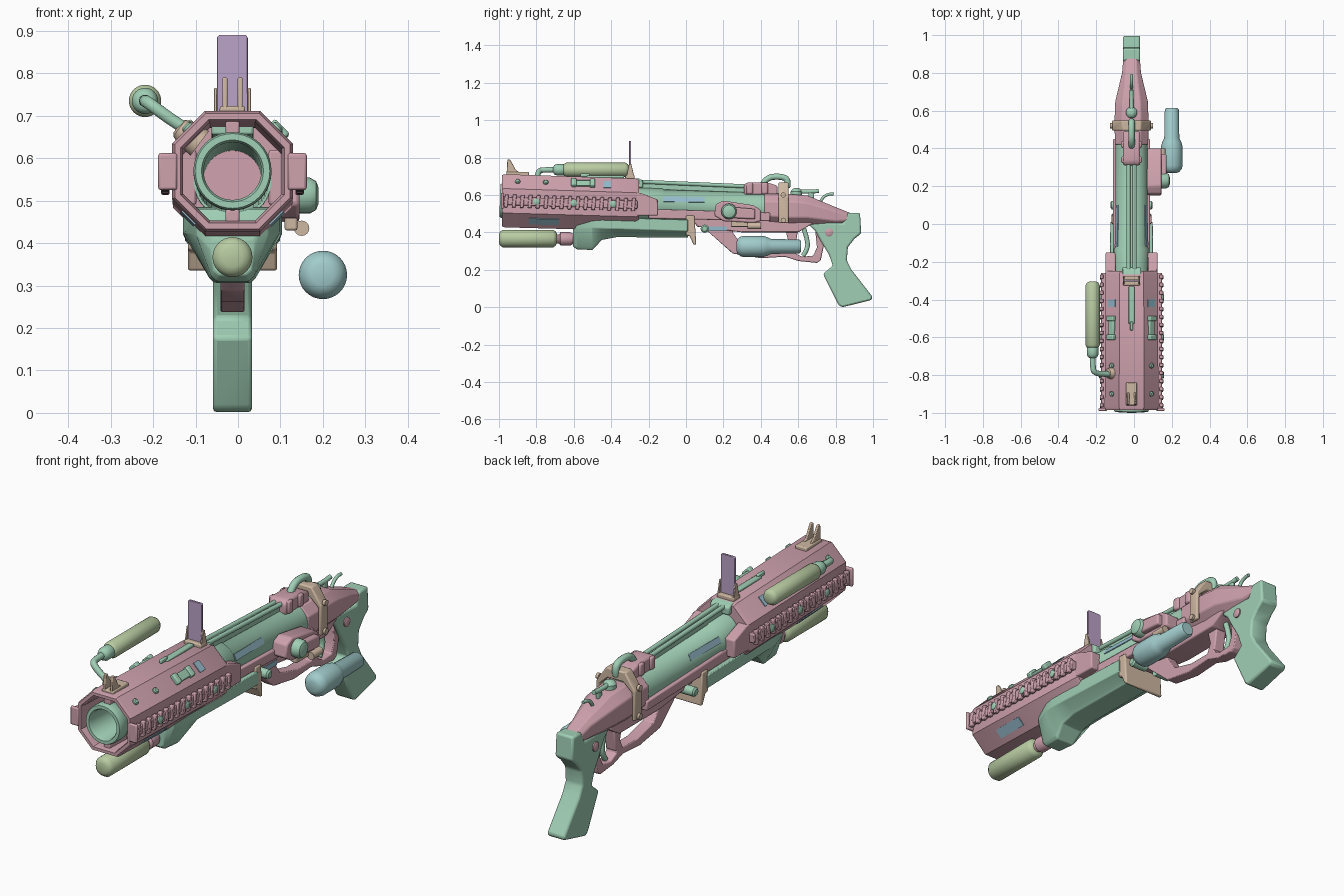
import bpy, bmesh, math
from mathutils import Vector, Matrix

if "Cube" in bpy.data.objects:
    bpy.data.objects.remove(bpy.data.objects["Cube"])

COL = dict(pink=(.62, .36, .42), green=(.35, .62, .46), tan=(.62, .48, .36), lime=(.48, .6, .36),
           teal=(.36, .6, .6), purple=(.5, .36, .58), blue=(.3, .5, .6))
MAT = {}
for n, c in COL.items():
    MAT[n] = bpy.data.materials.new(n)
    MAT[n].diffuse_color = (*c, 1)
CX = -.013


def zc(y):
    """Height of the slightly tilted barrel axis."""
    return .57 - .03 * (y + 1)


def finish(name, bm, mat, bevel=0):
    bmesh.ops.recalc_face_normals(bm, faces=bm.faces)
    me = bpy.data.meshes.new(name)
    bm.to_mesh(me)
    bm.free()
    o = bpy.data.objects.new(name, me)
    me.materials.append(MAT[mat])
    bpy.context.collection.objects.link(o)
    if bevel:
        m = o.modifiers.new("bevel", 'BEVEL')
        m.width, m.segments, m.limit_method = bevel, 2, 'ANGLE'
    return o


def loft(name, rings, mat, bevel=0, cap=True):
    bm = bmesh.new()
    vs = [[bm.verts.new(p) for p in r] for r in rings]
    n = len(vs[0])
    for a, b in zip(vs, vs[1:]):
        for i in range(n):
            bm.faces.new((a[i], a[(i + 1) % n], b[(i + 1) % n], b[i]))
    if cap:
        bm.faces.new(vs[0])
        bm.faces.new(vs[-1])
    return finish(name, bm, mat, bevel)


def prism(name, pts, axis, a, b, mat, bevel=.006):
    k = 'xyz'.index(axis)
    ring = lambda t: [(*p[:k], t, *p[k:]) for p in pts]
    return loft(name, [ring(a), ring(b)], mat, bevel)


def box(name, c, s, mat, bevel=.005, rot=None):
    bm = bmesh.new()
    bmesh.ops.create_cube(bm, size=1, matrix=Matrix.Diagonal((*s, 1)))
    o = finish(name, bm, mat, bevel)
    o.location = c
    if rot:
        o.rotation_euler = rot
    return o


def lathe(name, base, axis, prof, mat, n=32, cap=True):
    """Turn a list of (distance along axis, radius) around the axis."""
    q = Vector(axis).to_track_quat('Z', 'Y')
    rings = [[Vector(base) + q @ Vector((r * math.cos(2 * math.pi * i / n), r * math.sin(2 * math.pi * i / n), t))
              for i in range(n)] for t, r in prof]
    return loft(name, rings, mat, 0, cap)


def tube(name, pts, r, mat):
    cu = bpy.data.curves.new(name, 'CURVE')
    cu.dimensions, cu.bevel_depth, cu.bevel_resolution, cu.use_fill_caps = '3D', r, 3, True
    s = cu.splines.new('NURBS')
    s.points.add(len(pts) - 1)
    for p, c in zip(s.points, pts):
        p.co = (*c, 1)
    s.use_endpoint_u, s.order_u = True, 3
    o = bpy.data.objects.new(name, cu)
    cu.materials.append(MAT[mat])
    bpy.context.collection.objects.link(o)


def octo(y, hw, z0, z1, c):
    pr = [(hw, z0 + c), (hw, z1 - c), (hw - c, z1), (c - hw, z1), (-hw, z1 - c), (-hw, z0 + c), (c - hw, z0), (hw - c, z0)]
    return [(CX + x, y, z) for x, z in pr]


def shroud_ring(y, h):
    return octo(y, h, zc(y) - h, zc(y) + h, h * .54)


# octagonal muzzle shroud, barrel, bore
loft("shroud", [shroud_ring(*p) for p in ((-.25, .08), (-.25, .132), (-.27, .14), (-.97, .142), (-.985, .136),
                                           (-.985, .122), (-.96, .116), (-.5, .116))], 'pink', cap=False)
AX = (0, 1, -.03)
lathe("muzzle_tube", (CX, -.995, zc(-1)), AX, [(.69, .068), (.01, .068), (0, .073), (0, .088), (.01, .092), (.06, .092), (.07, .086),
                                               (.75, .086)], 'green', 40, False)
lathe("bore_plug", (CX, -.33, zc(-.33)), AX, [(0, .07), (.02, .07)], 'pink')
lathe("barrel", (CX, -.3, zc(-.3)), AX, [(0, .092), (.17, .092), (.18, .085), (.82, .085)], 'green', 40)
for s in (1, -1):
    for dx, dz in ((0, s),):
        box("muzzle_spoke", (CX, -.9, zc(-.9) + s * .105), (.034, .13, .035), 'pink')
    side = "right" if s > 0 else "left"
    # rear wings of the shroud and lower barrel strip
    prism(side + "_wing", [(-.3, .49), (-.3, .62), (-.24, .61), (-.15, .575), (-.15, .49)], 'x', CX + s * .085, CX + s * .137, 'pink')
    prism(side + "_strip", [(-.2, .475), (-.2, .525), (.45, .505), (.45, .46)], 'x', CX + s * .06, CX + s * .098, 'pink')
    # ribbed side rails with bolts
    box(side + "_rail", (CX + s * .147, -.62, zc(-.62)), (.03, .72, .044), 'pink', .004, (-.03, 0, 0))
    for i in range(17):
        y = -.962 + i * .0425
        prism(side + "_rail_rib", [(y - .012, zc(y) - .035), (y + .008, zc(y) - .035), (y + .014, zc(y) + .035), (y - .006, zc(y) + .035)],
              'x', CX + s * .148, CX + s * .168, 'pink', .004)
    prism(side + "_rail_stop", [(-.99, .525), (-.99, .612), (-.975, .612), (-.975, .525)], 'x', CX + s * .13, CX + s * .175, 'pink')
    for y in (-.8, -.6, -.39):
        lathe(side + "_rail_bolt", (CX + s * .155, y, zc(y)), (s, 0, 0), [(0, .018), (.014, .018), (.018, .012)], 'green', 12)
    # latches and studs on upper facets
    f = lambda y, d=0: (CX + s * (.103 + d), y, zc(y) + .103 + d)
    rot = (0, s * math.pi / 4, 0)
    box(side + "_latch", f(-.55), (.04, .09, .022), 'green', .005, rot)
    for y in (-.6, -.5):
        box(side + "_latch_clip", f(y, .004), (.05, .028, .03), 'green', .006, rot)
    for y in (-.9, -.75):
        lathe(side + "_stud", f(y, -.006), (s, 0, 1), [(0, .014), (.016, .014), (.02, .009)], 'green', 12)
    box(side + "_upper_mark", f(-.42, .0015), (.05, .04, .004), 'blue', 0, rot)
    box(side + "_lower_mark", (CX + s * .105, -.76, zc(-.76) - .105), (.045, .16, .004), 'blue', 0, (-.03, -s * math.pi / 4, 0))
    box(side + "_barrel_mark", (CX + s * .078, -.01, zc(0) + .036), (.03, .22, .004), 'blue', 0, (-.03, s * 1.13, 0))
    # frame pivots and rear pins
    lathe(side + "_pivot", (CX + s * .03, .1, .42), (s, 0, 0), [(0, .022), (.075, .022), (.082, .014)], 'green', 16)
    lathe(side + "_grip_pin", (CX + s * .03, .765, .4), (s, 0, 0), [(0, .022), (.022, .022), (.026, .015)], 'pink', 20)
    for z in (.465, .6):
        lathe(side + "_strap_bolt", (CX + s * .1, .52, z), (s, 0, 0), [(0, .014), (.014, .014)], 'tan', 12)

# top rail, rib and sights
prism("top_rail", [(-.58, .655), (-.58, .695), (-.25, .687), (-.23, .675), (-.23, .64)], 'x', CX - .05, CX + .05, 'green')
box("rail_slide", (CX, -.43, .698), (.03, .2, .014), 'green')
box("rail_catch", (CX, -.54, .705), (.014, .05, .02), 'green')
for x in (-.016, .016):
    tube("top_rod", [(CX + x, -.26, .672), (CX + x, 0, .661), (CX + x, .36, .645)], .011, 'green')
box("rib", (CX, .06, .638), (.03, .62, .034), 'green', .004, (-.035, 0, 0))
prism("sight_leaf", [(-.05, .69), (-.05, .885), (-.045, .89), (.018, .89), (.023, .885), (.023, .69)], 'y', -.304, -.293, 'purple', .002)
box("sight_base", (CX, -.3, .695), (.09, .05, .022), 'tan')
for s in (1, -1):
    prism("sight_ear", [(-.32, .69), (-.305, .765), (-.292, .765), (-.275, .69)], 'x', CX + s * .036, CX + s * .044, 'tan', .002)
    prism("front_sight_prong", [(-.96, .70), (-.955, .79), (-.94, .79), (-.91, .735), (-.86, .70)], 'x', CX + s * .012, CX + s * .024, 'tan', .003)
box("front_sight_base", (CX, -.9, .71), (.06, .12, .025), 'tan')


def can(r, L):
    return [(0, r * .5), (.006, r * .8), (.02, r), (L - .02, r), (L - .006, r * .8), (L, r * .5)]


# upper side canister with bent pipe
lathe("side_canister", (-.219, -.66, .735), (0, 1, 0), can(.038, .355), 'lime')
lathe("side_canister_cap", (-.219, -.71, .735), (0, 1, 0), can(.031, .075), 'green', 24)
tube("side_pipe", [(-.1, -.795, .655), (-.15, -.795, .685), (-.21, -.79, .73), (-.219, -.755, .735), (-.219, -.69, .735)], .015, 'green')
lathe("pipe_socket", (-.09, -.79, .635), (-.8, 0, .6), [(0, .036), (.035, .034), (.06, .024), (.065, .016)], 'tan', 16)

# lower canister and its collar
lathe("lower_canister", (CX, -1, .367), (0, 1, 0), can(.047, .31), 'lime')
lathe("canister_collar", (CX, -.7, .365), (0, 1, 0), [(0, .025), (.02, .025), (.03, .036), (.08, .036), (.1, .025), (.15, .025)], 'pink', 24)


def trough(y, wt, wb, z0, z1):
    m = z1 - .06 if z1 - z0 > .09 else z1 - .03
    return [(CX + a, y, z) for a, z in ((wt, z1), (wt, m), (wb, z0 + .012), (wb - .012, z0), (.012 - wb, z0), (-wb, z0 + .012), (-wt, m), (-wt, z1))]


# pump grip under the barrel
loft("forend", [trough(*p) for p in ((-.605, .05, .045, .325, .41), (-.585, .085, .05, .31, .48), (-.5, .112, .055, .306, .485),
                                     (-.45, .117, .065, .36, .482), (-.37, .117, .068, .375, .48), (.01, .112, .068, .372, .468))], 'green', .008)
prism("forend_plate", [(0, .49), (.045, .49), (.055, .335), (.04, .335), (.02, .38), (0, .385)], 'x', CX - .105, CX + .105, 'tan')

# receiver and tail
loft("rear_receiver", [octo(*p) for p in ((.42, .088, .45, .605, .04), (.55, .09, .44, .605, .04), (.65, .086, .44, .597, .04),
                                          (.8, .05, .44, .535, .022), (.9, .042, .45, .495, .018))], 'pink', .005)
prism("lower_receiver", [(.03, .475), (.06, .43), (.3, .40), (.6, .40), (.68, .45), (.55, .49), (.03, .5)], 'x', CX - .06, CX + .06, 'pink')
prism("top_block", [(.31, .60), (.31, .655), (.33, .668), (.43, .668), (.49, .65), (.49, .60)], 'x', CX - .045, CX + .045, 'pink', .01)
for y in (.34, .42):
    box("top_block_band", (CX, y, .635), (.11, .035, .06), 'pink', .008)
prism("strap", [(CX + x, z) for x, z in ((-.103, .45), (-.103, .59), (-.05, .668), (.05, .668), (.103, .59), (.103, .45), (.085, .45), (.085, .58),
                                         (.04, .62), (-.04, .62), (-.085, .58), (-.085, .45))], 'y', .495, .548, 'tan')
tube("hammer_loop", [(CX, .41, .655), (CX, .43, .695), (CX, .51, .7), (CX, .55, .68), (CX, .54, .64)], .017, 'green')
lathe("rear_knob", (CX, .59, .585), (0, 0, 1), [(0, .03), (.035, .03), (.048, .02), (.052, .008)], 'green', 20)
tube("rear_lever", [(CX, .6, .62), (CX, .66, .615), (CX, .71, .622)], .011, 'green')
box("lever_post", (CX, .67, .6), (.016, .03, .04), 'green')
tube("rear_hook", [(CX, .72, .565), (CX, .74, .61), (CX, .79, .605)], .008, 'green')

# trigger frame and trigger
prism("trigger_frame", [(.055, .46), (.25, .287), (.4, .262), (.53, .27), (.6, .247), (.7, .237), (.72, .25), (.735, .32), (.75, .42), (.69, .42), (.7, .32),
                        (.68, .275), (.62, .27), (.58, .29), (.565, .345), (.55, .345), (.53, .3), (.42, .3), (.3, .33), (.25, .4), (.25, .46)],
      'x', CX - .028, CX + .028, 'pink', .004)
prism("frame_post", [(.53, .42), (.56, .30), (.58, .30), (.60, .42)], 'x', CX - .028, CX + .028, 'pink')
tube("trigger", [(CX, .63, .42), (CX, .65, .36), (CX, .65, .31), (CX, .625, .275)], .013, 'green')

# pistol grip
prism("grip", [(.64, .455), (.84, .45), (.865, .505), (.93, .505), (.937, .395), (.9, .365), (.865, .32), (.86, .25), (.885, .2), (1, .053), (.985, .035),
               (.83, .002), (.815, .015), (.735, .18), (.785, .222), (.765, .28), (.72, .355), (.7, .41)][:9] +
      [(.998, .055), (.99, .038), (.835, .0), (.815, .012), (.733, .178), (.785, .222), (.765, .28), (.72, .355), (.69, .41)],
      'x', CX - .046, CX + .046, 'green', .012)

# side mechanism and floating bottle on the right
prism("side_block", [(.15, .49), (.16, .55), (.2, .57), (.36, .545), (.4, .52), (.4, .46), (.36, .45), (.2, .46)], 'x', .07, .145, 'pink', .008)
prism("side_block_cover", [(.2, .48), (.2, .54), (.37, .525), (.37, .47)], 'x', .13, .172, 'pink', .008)
lathe("side_knob", (.12, .23, .512), (1, 0, 0), [(0, .042), (.05, .042), (.064, .034), (.07, .018)], 'green', 24)
box("side_tan_arm", (.125, .3, .475), (.03, .12, .09), 'tan')
lathe("side_drum", (.15, .33, .435), (0, 1, 0), [(0, .018), (.07, .018)], 'tan', 16)
box("side_mark", (.048, .17, .42), (.004, .1, .025), 'blue', 0)
lathe("bottle", (.2, .27, .325), (0, 1, 0), [(0, .025), (.006, .04), (.022, .053), (.04, .057), (.14, .057), (.165, .05), (.185, .04),
                                            (.335, .037), (.345, .03)], 'teal', 32)

# smooth shading with sharp edges kept
bpy.ops.object.select_all(action='DESELECT')
for o in bpy.context.scene.objects:
    if o.type == 'MESH':
        o.select_set(True)
        bpy.context.view_layer.objects.active = o
bpy.ops.object.shade_smooth_by_angle(angle=math.radians(35))

for m in bpy.data.materials:
    if m.users and not m.is_grease_pencil:
        m.use_nodes = True
        m.node_tree.nodes["Principled BSDF"].inputs["Base Color"].default_value = m.diffuse_color
